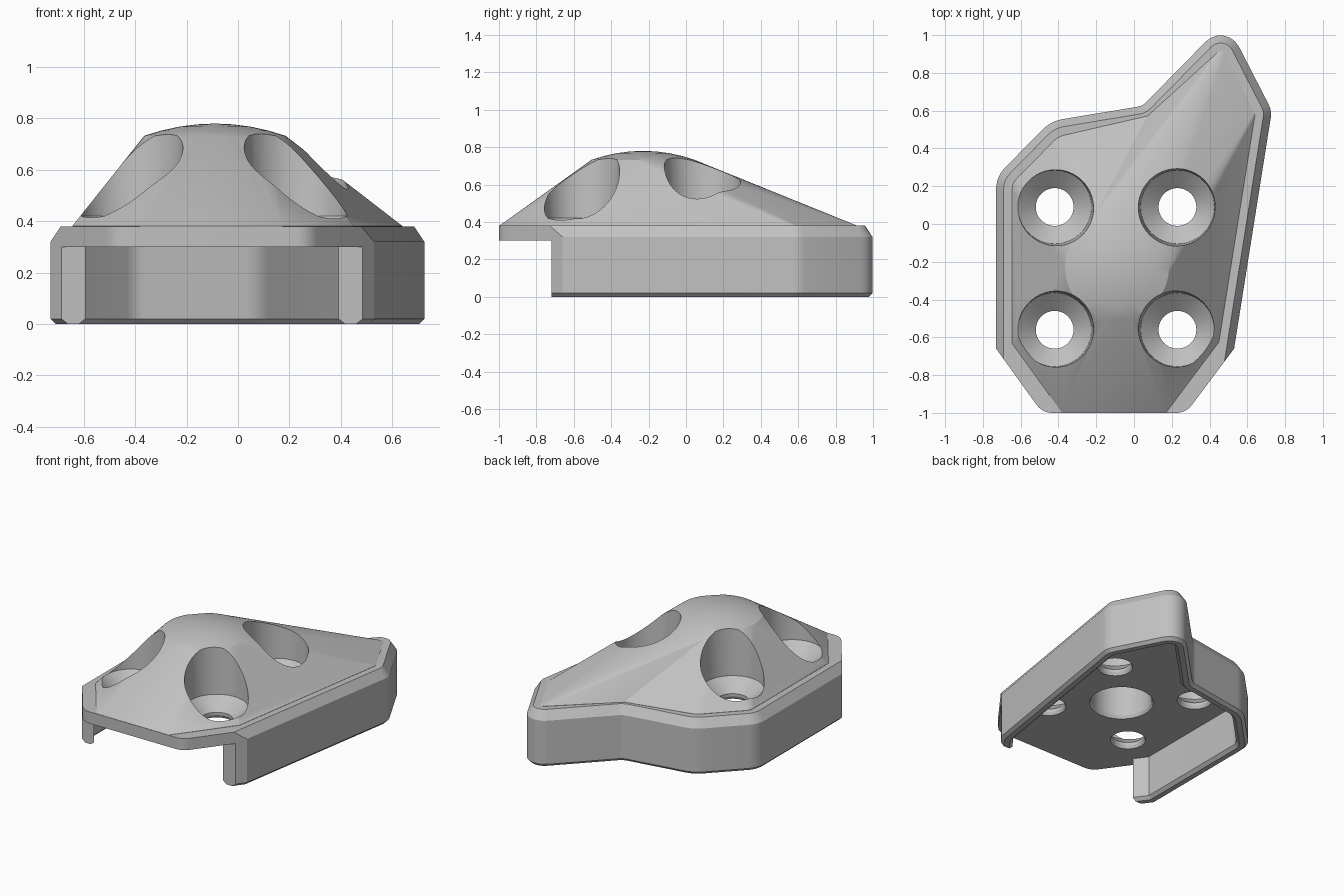
import bpy, bmesh, math
from mathutils import Vector

old = bpy.data.objects.get("Cube")
if old:
    bpy.data.objects.remove(old, do_unlink=True)

grey = bpy.data.materials.new("plain grey")
grey.use_nodes = True
grey.diffuse_color = (0.53, 0.53, 0.53, 1)
grey.node_tree.nodes["Principled BSDF"].inputs["Base Color"].default_value = (0.53, 0.53, 0.53, 1)

# Plan corners, counter-clockwise: x, y, rounding radius
CORNERS = [(-0.73, -0.66, 0), (-0.485, -1.0, 0.1), (0.275, -1.0, 0.1), (0.53, -0.66, 0),
           (0.73, 0.60, 0.12), (0.486, 1.074, 0.11), (0.045, 0.625, 0.08),
           (-0.44, 0.545, 0.2), (-0.73, 0.25, 0.16)]
FRONT, CONCAVE, TIP_SIDE = 1, 6, (4, 5)
ARC = 6


def outline(side, corner, front, square_front=False):
    """Plan outline inset by its own distance on each kind of edge, as a list per corner."""
    pts = [Vector(c[:2]) for c in CORNERS]
    n = len(pts)
    dist = [side] * n
    dist[0] = dist[2] = corner
    dist[FRONT] = front

    def line(i):
        d = (pts[(i + 1) % n] - pts[i]).normalized()
        return pts[i] + Vector((-d.y, d.x)) * dist[i], d

    moved = []
    for i in range(n):
        (p, d), (q, e) = line(i - 1), line(i)
        moved.append(p + d * ((q - p).cross(e) / d.cross(e)))
    result = []
    for i in range(n):
        r = CORNERS[i][2]
        if r and i > 3:
            r = r + side if i == CONCAVE else max(r - side, 0.02)
        if r == 0 or (square_front and i < 4):
            result.append([moved[i]])
            continue
        v = moved[i]
        a = (moved[i - 1] - v).normalized()
        b = (moved[(i + 1) % n] - v).normalized()
        half = a.angle(b) / 2
        centre = v + (a + b).normalized() * (r / math.sin(half))
        start = v + a * (r / math.tan(half)) - centre
        end = v + b * (r / math.tan(half)) - centre
        sweep = math.atan2(start.cross(end), start.dot(end))
        arc = []
        for k in range(ARC + 1):
            t = sweep * k / ARC
            c, s = math.cos(t), math.sin(t)
            arc.append(centre + Vector((c * start.x - s * start.y, s * start.x + c * start.y)))
        result.append(arc)
    return result


def ring(groups, z):
    return [(p.x, p.y, z) for g in groups for p in g]


def circle(cx, cy, r, z, n=48):
    return [(cx + r * math.cos(2 * math.pi * k / n), cy + r * math.sin(2 * math.pi * k / n), z)
            for k in range(n)]


def finish(name, bm):
    bmesh.ops.recalc_face_normals(bm, faces=bm.faces[:])
    mesh = bpy.data.meshes.new(name)
    bm.to_mesh(mesh)
    bm.free()
    mesh.materials.append(grey)
    ob = bpy.data.objects.new(name, mesh)
    bpy.context.collection.objects.link(ob)
    return ob


def loft(name, rings):
    bm = bmesh.new()
    rows = [[bm.verts.new(p) for p in r] for r in rings]
    n = len(rows[0])
    for low, high in zip(rows, rows[1:]):
        for k in range(n):
            bm.faces.new((low[k], low[(k + 1) % n], high[(k + 1) % n], high[k]))
    bm.faces.new(rows[0][::-1])
    bm.faces.new(rows[-1])
    return finish(name, bm)


def hull(name, points):
    bm = bmesh.new()
    for p in points:
        bm.verts.new(p)
    out = bmesh.ops.convex_hull(bm, input=bm.verts[:])
    loose = {v for v in out["geom_interior"] + out["geom_unused"]
             if isinstance(v, bmesh.types.BMVert) and v.is_valid}
    bmesh.ops.delete(bm, geom=list(loose), context="VERTS")
    return finish(name, bm)


def combine(target, tool, operation):
    tool.hide_render = True
    mod = target.modifiers.new("combine", "BOOLEAN")
    mod.operation, mod.object, mod.solver = operation, tool, "EXACT"
    bpy.context.view_layer.objects.active = target
    bpy.ops.object.modifier_apply(modifier=mod.name)
    bpy.data.objects.remove(tool, do_unlink=True)


# Base block with chamfered lower rim and top edge
full = outline(0, 0, 0)
body = loft("cover_body", [ring(outline(0.02, 0.02, 0.02), 0), ring(full, 0.02),
                           ring(full, 0.32), ring(outline(0.04, 0, 0), 0.38)])

# Hollow underside, leaving a thin skirt that is open at the front
inner, lip = outline(0.075, 0.075, 0.075), outline(0.055, 0.055, 0.055)
combine(body, loft("hollow", [ring(lip, -0.01), ring(lip, 0), ring(inner, 0.02),
                              ring(inner, 0.30)]), "DIFFERENCE")
gap = [(-1, -1.2), (1, -1.2), (1, -0.72), (-1, -0.72)]
combine(body, loft("front_gap", [[(x, y, z) for x, y in gap] for z in (-0.1, 0.30)]), "DIFFERENCE")

# Domed top: rounded cap blended down to the foot line, plus a wing to the back left
CX, CY = -0.09, -0.23
cap = [(CX, CY, 0.78)]
for r in (0.07, 0.14, 0.21, 0.275):
    cap += circle(CX, CY, r, 0.78 - r * r * 0.63)
foot = outline(0.085, 0.085, 0.003, square_front=True)
main = [g for i, g in enumerate(foot) if i not in TIP_SIDE]
wing = foot[3:CONCAVE + 1]
for name, groups in (("dome", main), ("dome_wing", wing)):
    combine(body, hull(name, cap + ring(groups, 0.381) + ring(groups, 0.34)), "UNION")

# Four counterbored screw holes
BORE = [(0.12, 0.28), (0.1, 0.32), (0.1, 0.34), (0.195, 0.42), (0.215, 0.9)]
for x in (-0.42, 0.23):
    for y in (-0.56, 0.09):
        combine(body, loft("screw_hole", [circle(x, y, r, z) for r, z in BORE]), "DIFFERENCE")

# Blind round recess in the middle of the underside
RECESS = [(0.21, 0.28), (0.19, 0.32), (0.19, 0.58)]
combine(body, loft("recess", [circle(CX, CY, r, z) for r, z in RECESS]), "DIFFERENCE")

bpy.ops.object.select_all(action="DESELECT")
body.select_set(True)
bpy.context.view_layer.objects.active = body
bpy.ops.object.shade_smooth_by_angle(angle=math.radians(22))
